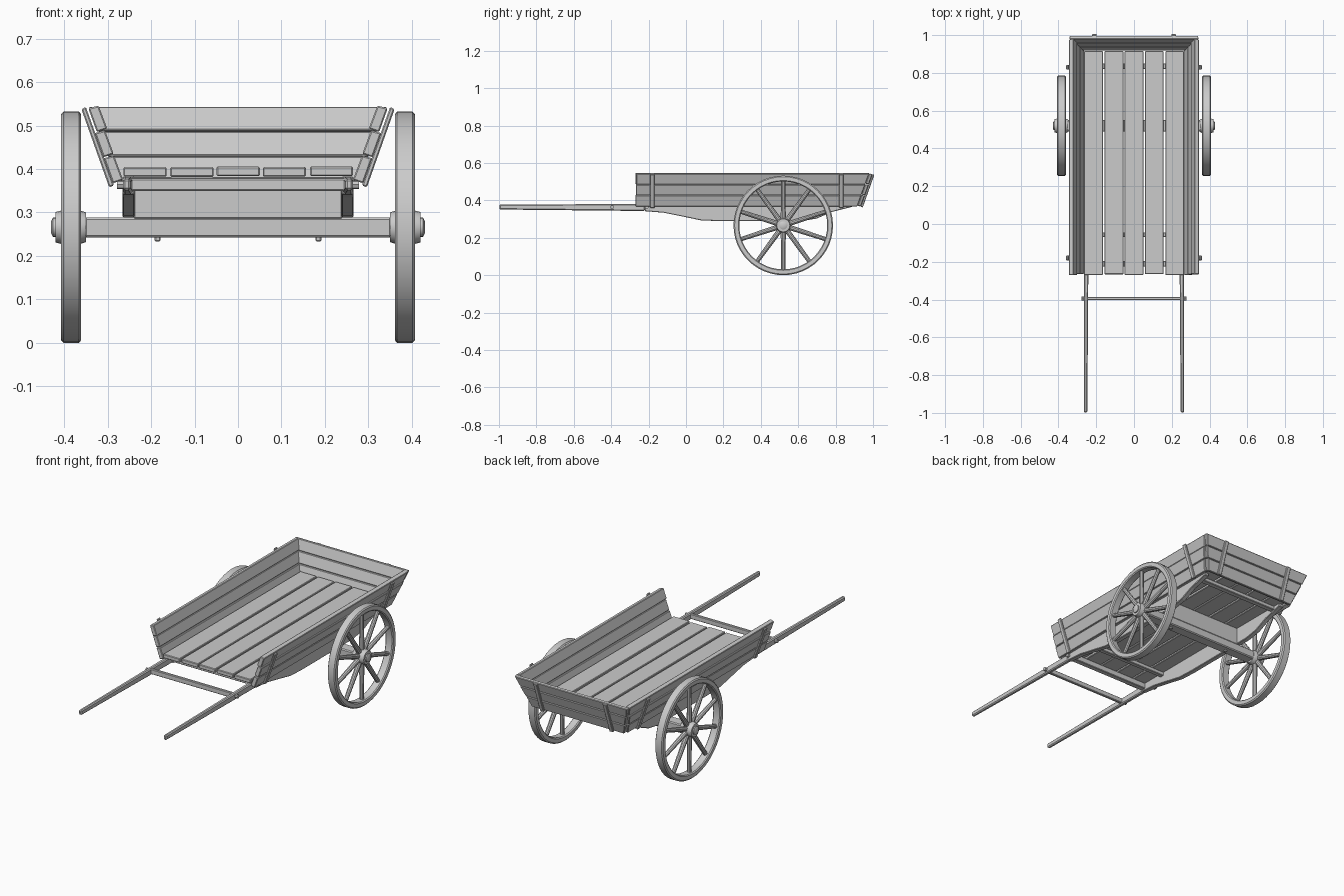
import bpy, bmesh, math, random
from mathutils import Vector, Matrix

if "Cube" in bpy.data.objects:
    bpy.data.objects.remove(bpy.data.objects["Cube"])

random.seed(4)
SIDES = ((1, "right"), (-1, "left"))


def finish(name, bm, bevel=0.0, smooth=False):
    bmesh.ops.recalc_face_normals(bm, faces=bm.faces)
    me = bpy.data.meshes.new(name)
    bm.to_mesh(me)
    bm.free()
    ob = bpy.data.objects.new(name, me)
    bpy.context.collection.objects.link(ob)
    if bevel:
        m = ob.modifiers.new("worn_edges", "BEVEL")
        m.width, m.segments, m.limit_method = bevel, 1, "ANGLE"
    if smooth:
        bpy.ops.object.select_all(action="DESELECT")
        ob.select_set(True)
        bpy.context.view_layer.objects.active = ob
        bpy.ops.object.shade_smooth_by_angle(angle=math.radians(35))
    return ob


def loft(name, a, b, bevel=0.003):
    """Solid between two matching outlines."""
    bm = bmesh.new()
    va = [bm.verts.new(p) for p in a]
    vb = [bm.verts.new(p) for p in b]
    bm.faces.new(va)
    bm.faces.new(vb[::-1])
    n = len(va)
    for i in range(n):
        j = (i + 1) % n
        bm.faces.new((va[i], vb[i], vb[j], va[j]))
    return finish(name, bm, bevel)


def box(name, x0, x1, y0, y1, z0, z1, bevel=0.003):
    ring = [(y0, z0), (y1, z0), (y1, z1), (y0, z1)]
    return loft(name, [(x0, y, z) for y, z in ring], [(x1, y, z) for y, z in ring], bevel)


def lathe(name, profile, centre, segs=40, closed=False):
    """Spin an (x, radius) profile around the x axis."""
    bm = bmesh.new()
    rings = []
    for i in range(segs):
        a = 2 * math.pi * i / segs
        rings.append([bm.verts.new((x + centre[0], centre[1] + r * math.cos(a),
                                    centre[2] + r * math.sin(a))) for x, r in profile])
    n = len(profile)
    for i in range(segs):
        p, q = rings[i], rings[(i + 1) % segs]
        for k in range(n if closed else n - 1):
            l = (k + 1) % n
            bm.faces.new((p[k], q[k], q[l], p[l]))
    if not closed:
        bm.faces.new([r[0] for r in rings])
        bm.faces.new([r[-1] for r in rings])
    return finish(name, bm, smooth=True)


def jit(s=0.003):
    return random.uniform(-s, s)


# Flared walls: offset of the wall plane at height z
def side_x(z):
    return 0.276 + (z - 0.37) * 0.36


def back_y(z):
    return 0.918 + (z - 0.37) * 0.36


# Floor planks
for i in range(5):
    x = -0.267 + i * 0.107
    z = 0.383 + jit(0.001)
    box(f"floor_plank_{i + 1}", x + 0.004 + jit(0.001), x + 0.103 + jit(0.001),
        -0.268 + jit(), 0.915, z, z + 0.022)

levels = [(0.371, 0.429, 0.0), (0.431, 0.487, 0.0), (0.489, 0.544, -0.006)]

# Side planks, three per side
for s, side in SIDES:
    for k, (z0, z1, off) in enumerate(levels):
        t = 0.012
        ring = [(side_x(z0) - t + off, z0 + 0.004), (side_x(z0) + t + off, z0 - 0.004),
                (side_x(z1) + t + off, z1 - 0.004), (side_x(z1) - t + off, z1 + 0.002)]
        front = -0.268 + jit(0.004)
        loft(f"{side}_side_plank_{k + 1}", [(s * x, front, z) for x, z in ring],
             [(s * x, back_y(z) - 0.001, z) for x, z in ring])
    # Side battens
    for n, y in (("front", -0.18), ("rear", 0.83)):
        ring = [(side_x(z) + d, z) for z, d in
                ((0.362, 0.012), (0.358, 0.025), (0.538, 0.024), (0.543, 0.012))]
        loft(f"{side}_{n}_batten", [(s * x, y - 0.012, z) for x, z in ring],
             [(s * x, y + 0.012, z) for x, z in ring])

# Tailboard planks
for k, (z0, z1, _) in enumerate(levels):
    a, b = [], []
    for z, d in ((z0, -0.001), (z0 - 0.004, 0.018), (z1 - 0.004, 0.018), (z1, -0.001)):
        a.append((-side_x(z) - 0.004 + jit(0.002), back_y(z) + d, z))
        b.append((side_x(z) + 0.004 + jit(0.002), back_y(z) + d, z))
    loft(f"tailboard_plank_{k + 1}", a, b)

# Tailboard battens
for s, side in SIDES:
    ring = [(back_y(z) + d, z) for z, d in
            ((0.366, 0.017), (0.362, 0.03), (0.536, 0.029), (0.541, 0.017))]
    x = s * 0.21
    loft(f"tailboard_{side}_batten", [(x - 0.012, y, z) for y, z in ring],
         [(x + 0.012, y, z) for y, z in ring])

# Shafts: slim handles that deepen into rails under the bed
rail = [(-0.22, 0.342), (-0.12, 0.334), (-0.02, 0.314), (0.08, 0.293), (0.18, 0.289),
        (0.62, 0.289), (0.70, 0.303), (0.78, 0.338), (0.89, 0.366), (0.89, 0.383), (-0.22, 0.383)]
for s, side in SIDES:
    loft(f"{side}_rail", [(s * 0.238, y, z) for y, z in rail],
         [(s * 0.266, y, z) for y, z in rail])
    a = [(s * (0.253 + dx * 0.0115), -0.22, z) for dx, z in
         ((-1, 0.343), (1, 0.343), (1, 0.381), (-1, 0.381))]
    b = [(s * (0.256 + dx * 0.009), -0.998, z) for dx, z in
         ((-1, 0.351), (1, 0.351), (1, 0.377), (-1, 0.377))]
    loft(f"{side}_handle", a, b, 0.005)
    # Pegs where the cross bars pass through
    for n, y in (("rung", -0.395), ("front_bar", -0.21)):
        lathe(f"{side}_{n}_peg", [(-0.012, 0.01), (0.012, 0.01)],
              (s * 0.266, y, 0.364), 8)

# Rung between the handles and cross bars under the floor
box("handle_rung", -0.262, 0.262, -0.403, -0.387, 0.35, 0.378)
box("front_cross_bar", -0.262, 0.262, -0.225, -0.195, 0.35, 0.382)
box("second_cross_bar", -0.24, 0.24, -0.07, -0.045, 0.36, 0.382)
box("rear_cross_bar", -0.24, 0.24, 0.82, 0.85, 0.36, 0.382)

# Axle, bolster and bolts
WY, WZ, WX = 0.52, 0.266, 0.384
box("bolster", -0.24, 0.24, WY - 0.03, WY + 0.03, 0.285, 0.382)
box("axle_beam", -0.354, 0.354, WY - 0.03, WY + 0.03, 0.242, 0.289, 0.005)
for s, side in SIDES:
    box(f"{side}_axle_bolt", s * 0.185 - 0.007, s * 0.185 + 0.007,
        WY - 0.007, WY + 0.007, 0.233, 0.245)

# Wheels
for s, side in SIDES:
    c = (s * WX, WY, WZ)
    lathe(f"{side}_wheel_rim",
          [(-0.023, 0.26), (-0.018, 0.266), (0.018, 0.266), (0.023, 0.26),
           (0.023, 0.24), (0.018, 0.235), (-0.018, 0.235), (-0.023, 0.24)], c, 48, True)
    lathe(f"{side}_wheel_hub",
          [(s * x, r) for x, r in ((-0.034, 0.034), (-0.02, 0.039), (0.02, 0.039),
                                   (0.036, 0.035), (0.036, 0.022), (0.042, 0.022), (0.046, 0.014))],
          c, 20)
    bm = bmesh.new()
    for i in range(10):
        a = math.radians(18 + 36 * i)
        d = Vector((0, math.cos(a), math.sin(a)))
        m = Matrix.Translation(Vector(c) + d * 0.135) @ d.to_track_quat("Z", "Y").to_matrix().to_4x4()
        bmesh.ops.create_cone(bm, cap_ends=True, segments=10, radius1=0.014,
                              radius2=0.011, depth=0.22, matrix=m)
    finish(f"{side}_wheel_spokes", bm, smooth=True)
